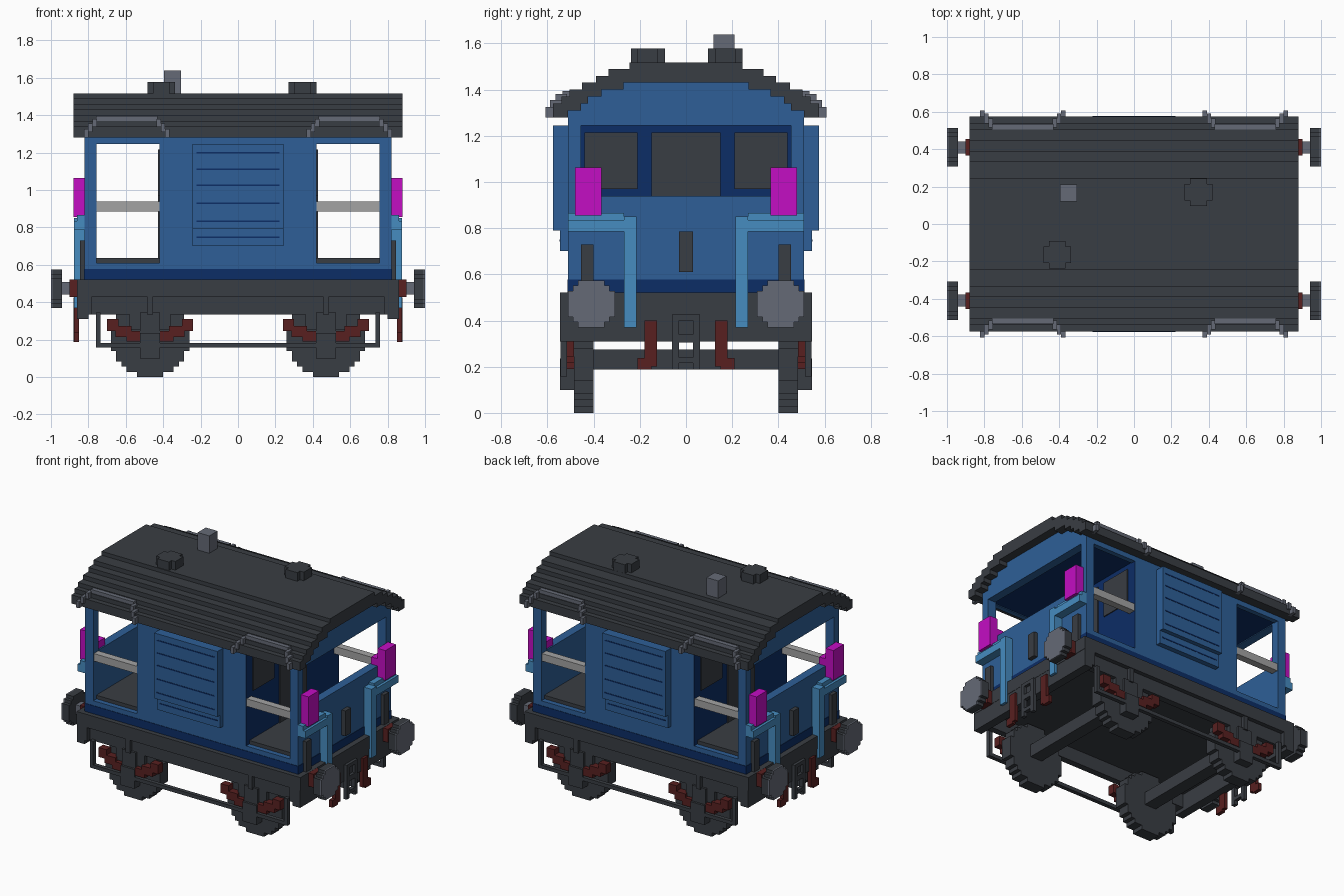
import bpy, bmesh, math

cube = bpy.data.objects.get("Cube")
if cube:
    bpy.data.objects.remove(cube, do_unlink=True)


def material(name, r, g, b):
    lin = [((c / 255 + 0.055) / 1.055) ** 2.4 if c > 10 else c / 255 / 12.92 for c in (r, g, b)]
    m = bpy.data.materials.new(name)
    m.use_nodes = True
    m.diffuse_color = (*lin, 1)
    m.node_tree.nodes["Principled BSDF"].inputs["Base Color"].default_value = (*lin, 1)
    return m


DARK = material("dark grey", 57, 61, 67)
BLUE = material("blue", 46, 95, 151)
NAVY = material("navy", 12, 45, 102)
SKY = material("light blue", 70, 140, 192)
PINK = material("magenta", 196, 14, 196)
GREY = material("mid grey", 101, 106, 118)
PALE = material("light grey", 163, 163, 163)
MAROON = material("maroon", 88, 32, 32)


def finish(name, bm, *mats):
    bmesh.ops.recalc_face_normals(bm, faces=bm.faces)
    me = bpy.data.meshes.new(name)
    bm.to_mesh(me)
    bm.free()
    for m in mats:
        me.materials.append(m)
    ob = bpy.data.objects.new(name, me)
    bpy.context.collection.objects.link(ob)
    return ob


def add_prism(bm, pts, axis, lo, hi):
    place = {"x": lambda a, b, t: (t, a, b), "y": lambda a, b, t: (a, t, b),
             "z": lambda a, b, t: (a, b, t)}[axis]
    r0 = [bm.verts.new(place(a, b, lo)) for a, b in pts]
    r1 = [bm.verts.new(place(a, b, hi)) for a, b in pts]
    bm.faces.new(r0)
    bm.faces.new(r1)
    for i in range(len(pts)):
        j = (i + 1) % len(pts)
        bm.faces.new((r0[i], r0[j], r1[j], r1[i]))


def boxes(name, mat, items, mirror=""):
    """Boxes given as x0, x1, y0, y1, z0, z1, repeated across the mirror axes."""
    bm = bmesh.new()
    for sx in ((1, -1) if "x" in mirror else (1,)):
        for sy in ((1, -1) if "y" in mirror else (1,)):
            for x0, x1, y0, y1, z0, z1 in items:
                rect = [(sx * x0, sy * y0), (sx * x1, sy * y0), (sx * x1, sy * y1), (sx * x0, sy * y1)]
                add_prism(bm, rect, "z", z0, z1)
    return finish(name, bm, mat)


def disc_points(ca, cb, r, n):
    """Outline of a stepped disc made of n rows."""
    c = 2 * r / n
    right = []
    for i in range(n):
        z = i - (n - 1) / 2
        w = (round(math.sqrt(n * n / 4 - z * z) - 0.5) + 0.5) * c
        lo = cb - r + i * c
        if right and abs(right[-1][0] - w) < 1e-6:
            right[-1] = (w, lo + c)
        else:
            right += [(w, lo), (w, lo + c)]
    return [(ca + w, z) for w, z in right] + [(ca - w, z) for w, z in reversed(right)]


def discs(name, mat, items):
    bm = bmesh.new()
    for axis, ca, cb, r, n, lo, hi in items:
        add_prism(bm, disc_points(ca, cb, r, n), axis, lo, hi)
    return finish(name, bm, mat)


def stair(steps, base):
    """Right half of a stepped arch, from the base up; steps are (half width, top)."""
    out, z = [], base
    for w, top in steps:
        out += [(w, z), (w, top)]
        z = top
    return out


def flip(pts):
    return [(-a, b) for a, b in reversed(pts)]


SIGNS = (1, -1)

# Roof shell and stepped gables
outer = stair([(0.575, 1.34), (0.54, 1.37), (0.505, 1.40), (0.45, 1.43), (0.39, 1.46),
               (0.335, 1.49), (0.245, 1.517)], 1.28)
inner = stair([(0.51, 1.31), (0.455, 1.34), (0.425, 1.37), (0.365, 1.40), (0.27, 1.43)], 1.28)
bm = bmesh.new()
add_prism(bm, outer + flip(outer) + list(reversed(flip(inner))) + list(reversed(inner)), "x", -0.88, 0.88)
finish("roof", bm, DARK)
bm = bmesh.new()
gable = [(0.51, 1.245)] + inner[1:]
for s in SIGNS:
    add_prism(bm, gable + flip(gable), "x", s * 0.76, s * 0.82)
finish("gables", bm, BLUE)
boxes("ceiling", NAVY, [(-0.76, 0.76, -0.48, 0.48, 1.25, 1.27)])

# Roof fittings
discs("roof_vents", DARK, [("z", 0.345, 0.17, 0.074, 5, 1.5, 1.577),
                           ("z", -0.41, -0.165, 0.074, 5, 1.5, 1.577)])
boxes("chimney", GREY, [(-0.395, -0.305, 0.12, 0.21, 1.5, 1.638)])
c, rail = 0.595, [(0.43, 0.76, 0.48, 0.535, 1.36, 1.395)]
for d, y, z in ((0.16, 0.515, 1.335), (0.182, 0.54, 1.31), (0.204, 0.558, 1.28)):
    rail += [(c + s * d, c + s * (d + 0.024), y, y + 0.05, z, z + 0.045) for s in SIGNS]
boxes("roof_rails", GREY, rail, "xy")

# Cabin with navy end walls, doors and windows
bm = bmesh.new()
add_prism(bm, [(-0.42, -0.51), (0.42, -0.51), (0.42, 0.51), (-0.42, 0.51)], "z", 0.575, 1.28)
cabin = finish("cabin", bm, BLUE, NAVY)
for p in cabin.data.polygons:
    p.material_index = 1 if abs(p.normal.x) > 0.5 else 0
boxes("cabin_doors", DARK, [(0.42, 0.427, -0.15, 0.15, 0.635, 1.215)], "x")
boxes("cabin_windows", DARK, [(0.42, 0.427, 0.21, 0.44, 0.97, 1.215)], "xy")

# Verandas at both ends
boxes("corner_posts", BLUE, [(0.757, 0.82, 0.455, 0.51, 0.575, 1.28)], "xy")
boxes("end_walls", BLUE, [(0.76, 0.82, -0.51, 0.51, 0.575, 0.94)], "x")
boxes("side_sills", BLUE, [(0.42, 0.76, 0.475, 0.51, 0.575, 0.61),
                           (0.42, 0.76, 0.475, 0.51, 1.245, 1.28)], "xy")
boxes("side_handrails", PALE, [(0.42, 0.76, 0.455, 0.505, 0.885, 0.937)], "xy")
boxes("floor", DARK, [(-0.76, 0.76, -0.475, 0.475, 0.53, 0.635)])
boxes("navy_skirt", NAVY, [(-0.823, 0.823, -0.513, 0.513, 0.52, 0.577)])

# Side lookouts with plank lines
boxes("lookouts", BLUE, [(-0.243, 0.243, 0.5, 0.575, 0.79, 1.245),
                         (-0.243, 0.243, 0.5, 0.545, 0.70, 0.79)], "y")
boxes("lookout_lines", NAVY, [(-0.222, 0.222, 0.57, 0.577, z, z + 0.008)
                              for z in (0.83, 0.925, 1.02, 1.107, 1.195)]
      + [(-0.222, 0.222, 0.54, 0.547, 0.743, 0.751)], "y")

# End fittings: lamps, handrails and brackets
boxes("lamps", PINK, [(0.82, 0.88, 0.365, 0.48, 0.855, 1.063),
                      (0.77, 0.82, 0.365, 0.455, 0.94, 0.99)], "xy")
boxes("end_handrails", SKY, [(0.82, 0.878, 0.215, 0.268, 0.37, 0.85),
                             (0.82, 0.878, 0.268, 0.512, 0.785, 0.835),
                             (0.82, 0.86, 0.268, 0.512, 0.835, 0.865)], "xy")
boxes("lamp_brackets", DARK, [(0.82, 0.845, 0.4, 0.455, 0.5, 0.73)], "xy")
boxes("centre_brackets", DARK, [(0.82, 0.85, -0.03, 0.03, 0.61, 0.785)], "x")

# Underframe
boxes("underframe", DARK, [(-0.862, 0.862, -0.545, 0.545, 0.43, 0.521)])
boxes("headstocks", DARK, [(0.80, 0.86, -0.545, 0.545, 0.31, 0.44)], "x")
boxes("solebars", DARK, [(-0.80, 0.80, 0.47, 0.515, 0.335, 0.44)], "y")
boxes("solebar_ribs", DARK, [(0.455, 0.487, 0.5, 0.54, 0.335, 0.44),
                             (0.78, 0.81, 0.5, 0.545, 0.335, 0.44)], "xy")
boxes("tie_bars", DARK, [(-0.76, 0.76, 0.515, 0.543, 0.157, 0.182)], "y")
boxes("tie_bar_hangers", DARK, [(0.735, 0.76, 0.515, 0.543, 0.157, 0.345)], "xy")

# Wheels, axles, axle boxes and springs
W = 0.47
discs("wheels", DARK, [("y", sx * W, 0.21, 0.21, 15, sy * 0.4, sy * 0.485)
                       for sx in SIGNS for sy in SIGNS])
boxes("axles", DARK, [(W - 0.045, W + 0.045, -0.42, 0.42, 0.187, 0.275)], "x")
boxes("axle_boxes", DARK, [(W - 0.053, W + 0.053, 0.48, 0.53, 0.125, 0.345),
                           (W - 0.053, W + 0.053, 0.48, 0.545, 0.1, 0.235),
                           (W - 0.11, W + 0.11, 0.48, 0.515, 0.25, 0.345)], "xy")
leaves = []
for d0, d1, z0, z1 in ((0.053, 0.125, 0.19, 0.245), (0.1, 0.185, 0.215, 0.272), (0.17, 0.23, 0.245, 0.31)):
    leaves += [(W + s * d0, W + s * d1, 0.485, 0.535, z0, z1) for s in SIGNS]
boxes("springs", MAROON, leaves, "xy")

# Buffers
boxes("buffer_housings", MAROON, [(0.85, 0.90, 0.365, 0.455, 0.427, 0.52)], "xy")
boxes("buffer_shanks", GREY, [(0.89, 0.945, 0.378, 0.442, 0.44, 0.507)], "xy")
ends = [(sx, sy) for sx in SIGNS for sy in SIGNS]
discs("buffer_heads", DARK, [("x", sy * 0.41, 0.472, 0.102, 9, sx * 0.942, sx * 0.992) for sx, sy in ends])
discs("buffer_faces", GREY, [("x", sy * 0.41, 0.472, 0.102, 9, sx * 0.992, sx * 1.0) for sx, sy in ends])

# Couplings and brake hoses
boxes("coupling_sides", DARK, [(0.855, 0.88, 0.03, 0.06, 0.187, 0.425)], "xy")
boxes("coupling_rungs", DARK, [(0.855, 0.88, -0.03, 0.03, z0, z1)
                               for z0, z1 in ((0.4, 0.425), (0.305, 0.34), (0.215, 0.24))], "x")
boxes("brake_hoses", MAROON, [(0.85, 0.876, 0.125, 0.18, 0.2, 0.4),
                              (0.85, 0.876, 0.15, 0.21, 0.187, 0.237)], "xy")
